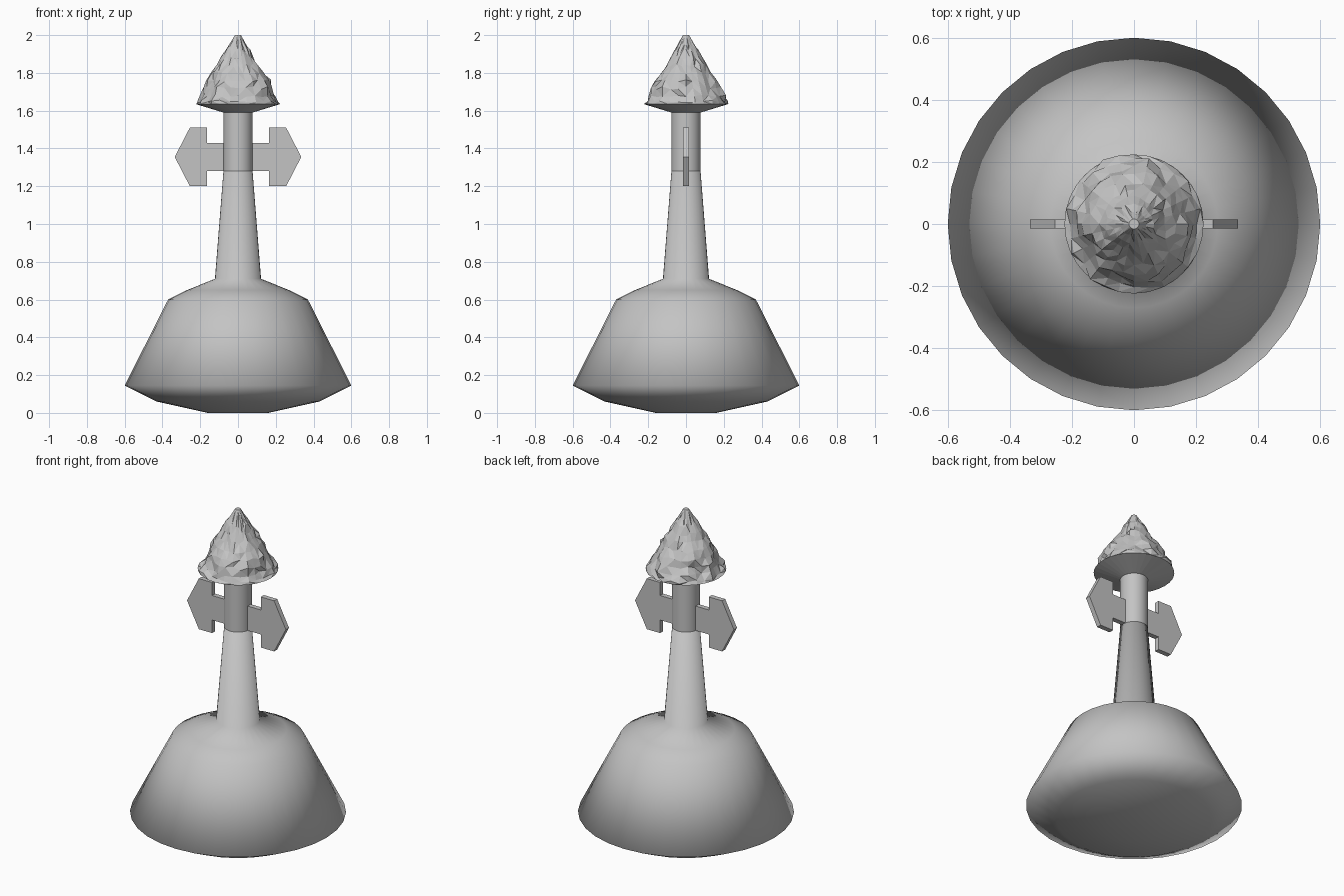
import bpy, bmesh, math, random
from mathutils import Vector, noise

if "Cube" in bpy.data.objects:
    bpy.data.objects.remove(bpy.data.objects["Cube"])

random.seed(4)
grey = bpy.data.materials.new("light_grey")
grey.diffuse_color = (0.55, 0.55, 0.55, 1)
grey.use_nodes = True
grey.node_tree.nodes["Principled BSDF"].inputs["Base Color"].default_value = grey.diffuse_color


def finish(name, bm, smooth):
    bmesh.ops.recalc_face_normals(bm, faces=bm.faces)
    for f in bm.faces:
        f.smooth = smooth
    me = bpy.data.meshes.new(name)
    bm.to_mesh(me)
    bm.free()
    me.materials.append(grey)
    ob = bpy.data.objects.new(name, me)
    bpy.context.collection.objects.link(ob)
    return ob


def lathe(profile, sides, jitter=None):
    """Rings of (radius, z) joined into a closed turned form."""
    bm = bmesh.new()
    rings = []
    for i, (r, z) in enumerate(profile):
        ring = []
        for k in range(sides):
            a = math.tau * k / sides
            p = Vector((r * math.cos(a), r * math.sin(a), z))
            ring.append(bm.verts.new(jitter(p, i) if jitter else p))
        rings.append(ring)
    for lo, hi in zip(rings, rings[1:]):
        for k in range(sides):
            n = (k + 1) % sides
            bm.faces.new((lo[k], lo[n], hi[n], hi[k]))
    bm.faces.new(rings[0][::-1])
    bm.faces.new(rings[-1])
    return bm


# Float hull flowing into the tapered mast
finish("float_and_mast", lathe([(0.16, 0), (0.43, 0.06), (0.6, 0.145), (0.37, 0.6),
                                (0.27, 0.65), (0.122, 0.71), (0.077, 1.28)], 32), True)

# Straight upper post
post = finish("upper_post", lathe([(0.077, 1.28), (0.077, 1.6)], 32), True)
post.data.set_sharp_from_angle(angle=math.radians(40))

# Arrow plates, one each side
arrow = [(0.06, 1.28), (0.165, 1.28), (0.165, 1.2), (0.255, 1.2), (0.335, 1.355),
         (0.255, 1.51), (0.165, 1.51), (0.165, 1.43), (0.06, 1.43)]
for side, name in ((-1, "left_arrow"), (1, "right_arrow")):
    bm = bmesh.new()
    face = bm.faces.new([bm.verts.new((side * x, -0.015, z)) for x, z in arrow])
    out = bmesh.ops.extrude_face_region(bm, geom=[face])
    bmesh.ops.translate(bm, vec=(0, 0.03, 0),
                        verts=[v for v in out["geom"] if isinstance(v, bmesh.types.BMVert)])
    finish(name, bm, False)

# Shallow dish under the rough cap
finish("cap_underside", lathe([(0.077, 1.59), (0.224, 1.635)], 32), False)

# Rough, lumpy cap
cap = [(0.224, 1.635), (0.212, 1.65), (0.195, 1.68), (0.178, 1.72), (0.16, 1.76), (0.138, 1.8),
       (0.11, 1.84), (0.085, 1.88), (0.063, 1.92), (0.042, 1.955), (0.016, 2.0)]


def rough(p, i):
    if i in (0, len(cap) - 1):
        return p
    lump = 1 + 0.16 * noise.noise(p * 11) + random.uniform(-0.05, 0.05)
    return Vector((p.x * lump, p.y * lump, p.z + random.uniform(-0.008, 0.008)))


bm = lathe(cap, 28, rough)
bmesh.ops.triangulate(bm, faces=bm.faces)
finish("rough_cap", bm, False)
